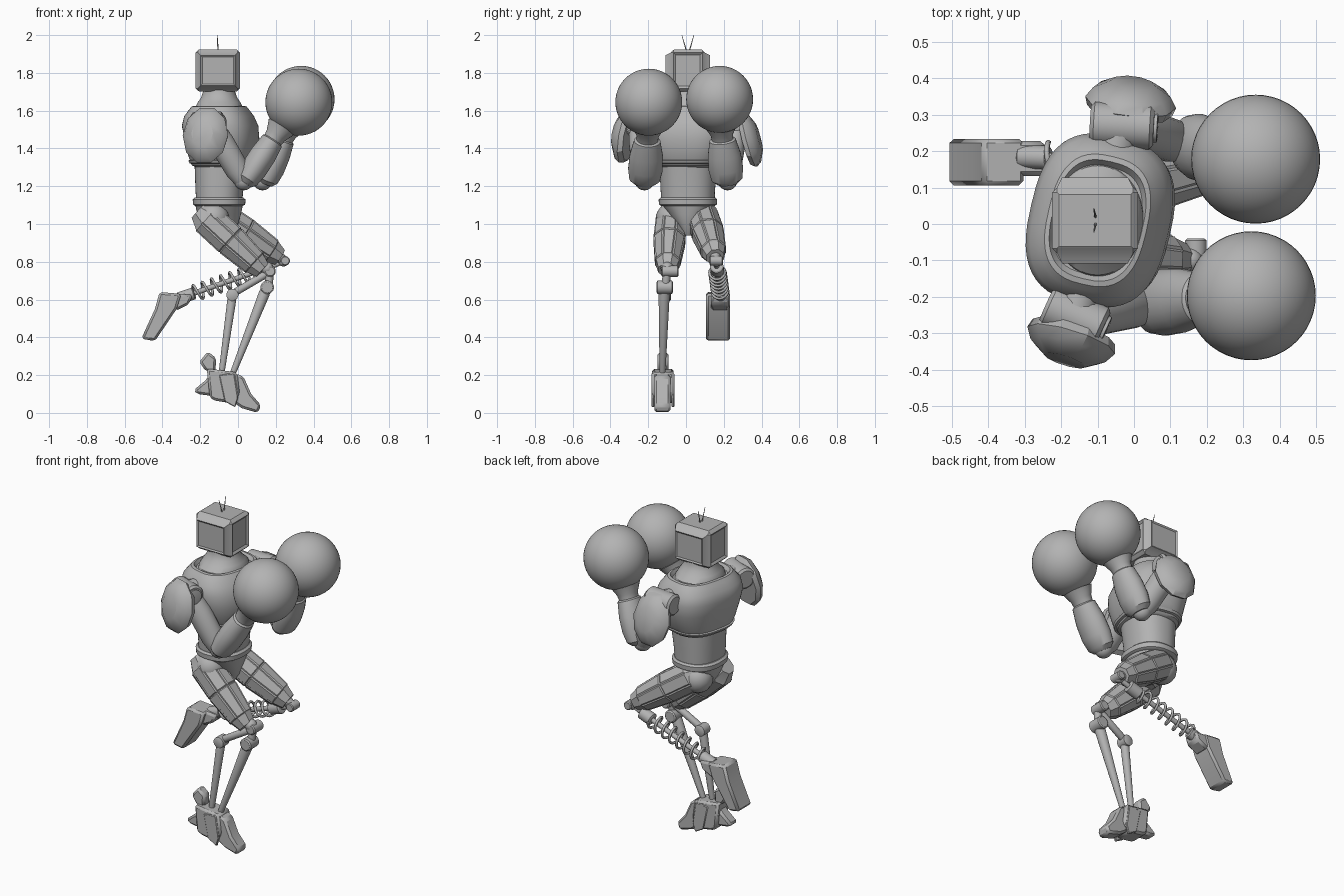
import bpy, bmesh, math
from mathutils import Vector, Matrix

if "Cube" in bpy.data.objects:
    bpy.data.objects.remove(bpy.data.objects["Cube"], do_unlink=True)

grey = bpy.data.materials.new("plain_grey")
grey.use_nodes = True
grey.diffuse_color = (0.45, 0.45, 0.45, 1)
grey.node_tree.nodes["Principled BSDF"].inputs["Base Color"].default_value = grey.diffuse_color
Y, Z = Vector((0, 1, 0)), Vector((0, 0, 1))


def finish(name, bm, angle=32):
    """Turn a bmesh into an object, smooth except at sharp edges."""
    bmesh.ops.recalc_face_normals(bm, faces=bm.faces)
    for f in bm.faces:
        f.smooth = True
    for e in bm.edges:
        e.smooth = e.calc_face_angle(0) < math.radians(angle)
    mesh = bpy.data.meshes.new(name)
    bm.to_mesh(mesh)
    bm.free()
    mesh.materials.append(grey)
    ob = bpy.data.objects.new(name, mesh)
    bpy.context.collection.objects.link(ob)
    return ob


def skin(bm, rings):
    """Bridge rings of points and cap both ends."""
    rings = [[bm.verts.new(p) for p in r] for r in rings]
    n = len(rings[0])
    sides = [bm.faces.new((a[i], a[(i + 1) % n], b[(i + 1) % n], b[i]))
             for a, b in zip(rings, rings[1:]) for i in range(n)]
    bm.faces.new(rings[0])
    bm.faces.new(rings[-1])
    return sides


def body(name, sections, turn=0, power=2.0, cy=0.01, n=48):
    """Stack of rounded sections (z, centre x, half depth, half width)."""
    def bulge(c):
        return math.copysign(abs(c) ** (2 / power), c)
    rot = Matrix.Rotation(math.radians(turn), 3, 'Z')
    angles = [2 * math.pi * i / n for i in range(n)]
    bm = bmesh.new()
    skin(bm, [[rot @ Vector((rx * bulge(math.cos(a)), ry * bulge(math.sin(a)), 0))
               + Vector((cx, cy, z)) for a in angles] for z, cx, rx, ry in sections])
    return finish(name, bm)


def limb(name, p0, p1, sections, n=20, ref=Y, panels=False):
    """Sections (t, half width along ref, half height) between two points."""
    p0, p1 = Vector(p0), Vector(p1)
    d = (p1 - p0).normalized()
    u = (ref - d * ref.dot(d)).normalized()
    v = d.cross(u)
    angles = [2 * math.pi * (i + 0.5) / n for i in range(n)]
    bm = bmesh.new()
    sides = skin(bm, [[p0.lerp(p1, t) + u * w * math.cos(a) + v * h * math.sin(a)
                       for a in angles] for t, w, h in sections])
    if panels:
        big = [f for f in sides if f.calc_area() > 0.005]
        bmesh.ops.recalc_face_normals(bm, faces=bm.faces)
        bmesh.ops.inset_individual(bm, faces=big, thickness=0.008, depth=0.006)
    return finish(name, bm)


def rod(name, p0, p1, r, r2=None, n=16):
    d = Vector(p1) - Vector(p0)
    ref = Vector((1, 0, 0)) if abs(d.normalized().y) > 0.9 else Y
    r2 = r2 or r
    return limb(name, p0, p1, [(0, r * 0.8, r * 0.8), (0.06, r, r), (0.94, r2, r2),
                               (1, r2 * 0.8, r2 * 0.8)], n, ref)


def ball(name, c, r, seg=20):
    bm = bmesh.new()
    bmesh.ops.create_uvsphere(bm, u_segments=seg, v_segments=seg // 2, radius=r,
                              matrix=Matrix.Translation(c))
    return finish(name, bm)


def plate(name, outline, y, half, bevel=0.012):
    """Side outline in x and z, given thickness along y."""
    bm = bmesh.new()
    skin(bm, [[Vector((x, y + s * half, z)) for x, z in outline] for s in (-1, 1)])
    ob = finish(name, bm, 20)
    mod = ob.modifiers.new("edge", 'BEVEL')
    mod.width, mod.segments = bevel, 1
    return ob


# Head: bevelled box with raised side panels and a sunken face
bm = bmesh.new()
bmesh.ops.create_cube(bm, size=1, matrix=Matrix.Translation((-0.107, 0.01, 1.813))
                      @ Matrix.Diagonal((0.235, 0.18, 0.215, 1)))
bmesh.ops.bevel(bm, geom=bm.edges[:], offset=0.013, segments=1, affect='EDGES')
bm.normal_update()
flat = [f for f in bm.faces if f.calc_area() > 0.02]
for axis, thick, depth in ((0, 0.018, -0.01), (1, 0.02, 0.028), (2, 0.008, 0.004)):
    faces = [f for f in flat if abs(f.normal[axis]) > 0.9]
    bmesh.ops.inset_individual(bm, faces=faces, thickness=thick, depth=depth)
    if axis == 1:
        bmesh.ops.inset_individual(bm, faces=faces, thickness=0.012, depth=-0.006)
finish("head", bm, 20)
for side, s in (("right", -1), ("left", 1)):
    limb(side + "_antenna", (-0.105, 0.01 + s * 0.006, 1.91), (-0.11, 0.01 + s * 0.032, 2.0),
         [(0, 0.004, 0.004), (1, 0.0015, 0.0015)], 6)

# Torso
body("neck", [(1.58, -0.1, 0.13, 0.16), (1.62, -0.1, 0.125, 0.15), (1.645, -0.1, 0.112, 0.12),
              (1.67, -0.1, 0.095, 0.095), (1.7, -0.1, 0.085, 0.083), (1.74, -0.1, 0.083, 0.08)])
body("chest", [(1.3, -0.09, 0.125, 0.145), (1.31, -0.09, 0.148, 0.165), (1.36, -0.085, 0.17, 0.195),
               (1.45, -0.085, 0.188, 0.225), (1.52, -0.095, 0.192, 0.235),
               (1.57, -0.1, 0.175, 0.222), (1.605, -0.1, 0.15, 0.195), (1.622, -0.1, 0.137, 0.18),
               (1.625, -0.1, 0.125, 0.165), (1.605, -0.1, 0.115, 0.15)], -13, 2.7)
body("chest_trim", [(1.318, -0.088, 0.15, 0.17), (1.322, -0.088, 0.162, 0.182),
                    (1.335, -0.088, 0.168, 0.188), (1.342, -0.088, 0.155, 0.176)], -13, 2.7)
body("abdomen", [(1.1, -0.1, 0.12, 0.14), (1.2, -0.098, 0.127, 0.145),
                 (1.34, -0.09, 0.14, 0.152)], -5, 2.3)
body("belt", [(1.095, -0.1, 0.125, 0.14), (1.103, -0.1, 0.138, 0.153),
              (1.13, -0.1, 0.14, 0.155), (1.14, -0.1, 0.128, 0.145)], 0, 2.3)
body("pelvis", [(0.94, -0.08, 0.05, 0.03), (0.98, -0.09, 0.085, 0.05),
                (1.05, -0.1, 0.115, 0.1), (1.11, -0.1, 0.128, 0.14)], 0, 2.3)

# Arms: shoulder drum, upper arm, pad, forearm and round glove
arms = {
    "right": dict(drum=((-0.24, -0.22, 1.53), (-0.085, -0.29, 1.535)),
                  upper=((-0.14, -0.25, 1.52), (0.03, -0.22, 1.23)),
                  pad=((-0.165, -0.295, 1.465), (-0.19, -0.375, 1.48)),
                  fore=((0.035, -0.22, 1.215), (0.23, -0.2, 1.515)),
                  glove=(0.322, -0.197, 1.645)),
    "left": dict(drum=((-0.12, 0.275, 1.53), (0.055, 0.265, 1.535)),
                 upper=((-0.02, 0.27, 1.52), (0.13, 0.22, 1.23)),
                 pad=((-0.012, 0.312, 1.44), (-0.002, 0.387, 1.46)),
                 fore=((0.145, 0.22, 1.215), (0.27, 0.185, 1.52)),
                 glove=(0.334, 0.178, 1.66))}
for side, a in arms.items():
    rod(side + "_shoulder_drum", *a["drum"], 0.062, n=24)
    d0, d1 = (Vector(p) for p in a["drum"])
    rod(side + "_shoulder_cap", d0.lerp(d1, 0.9), d0.lerp(d1, 1.06), 0.042)
    rod(side + "_shoulder_axle", ((d0 + d1) / 2).lerp(Vector((-0.1, 0.01, 1.53)), 0.5),
        (d0 + d1) / 2, 0.055)
    limb(side + "_upper_arm", *a["upper"], [(0, 0.055, 0.055), (0.3, 0.062, 0.068),
                                           (0.8, 0.06, 0.065), (1, 0.05, 0.05)])
    limb(side + "_shoulder_pad", *a["pad"], [(0, 0.135, 0.118), (0.3, 0.155, 0.126),
                                            (0.65, 0.135, 0.108), (1, 0.075, 0.06)], 10, Z)
    limb(side + "_forearm", *a["fore"],
         [(0, 0.055, 0.04), (0.07, 0.082, 0.06), (0.25, 0.092, 0.07), (0.5, 0.088, 0.07),
          (0.75, 0.07, 0.06), (0.77, 0.057, 0.052), (0.85, 0.06, 0.057), (1, 0.085, 0.08)], 24)
    ball(side + "_elbow", a["upper"][1], 0.052)
    ball(side + "_glove", a["glove"], 0.177, 48)

# Thighs with raised armour panels
thigh = [(0, 0.05, 0.055), (0.13, 0.08, 0.088), (0.5, 0.085, 0.088),
         (0.88, 0.066, 0.07), (1, 0.05, 0.05)]
limb("right_thigh", (-0.21, -0.075, 1.07), (0.13, -0.1, 0.755), thigh, 8, panels=True)
limb("left_thigh", (-0.16, 0.075, 1.08), (0.22, 0.155, 0.825), thigh, 8, panels=True)
for side, s in (("right", -1), ("left", 1)):
    ball(side + "_hip", (-0.13, s * 0.075, 1.03), 0.085, 16)

# Right shin: hinged linkage of two rods
ball("right_knee_joint", (0.155, -0.1, 0.765), 0.034)
rod("right_knee_pin", (0.17, -0.13, 0.75), (0.17, -0.04, 0.75), 0.03)
rod("right_knee_link", (0.17, -0.1, 0.75), (0.16, -0.11, 0.66), 0.022)
rod("right_shin_drum", (0.155, -0.155, 0.665), (0.155, -0.07, 0.665), 0.036)
rod("right_shin_rod", (0.15, -0.115, 0.66), (-0.035, -0.125, 0.19), 0.03, 0.016)
rod("right_link_pin", (-0.03, -0.145, 0.625), (-0.03, -0.08, 0.625), 0.032)
rod("right_link_bar", (-0.03, -0.11, 0.63), (0.15, -0.1, 0.735), 0.02)
rod("right_rear_rod", (-0.03, -0.115, 0.62), (-0.09, -0.125, 0.19), 0.024, 0.016)

# Right foot: ankle block, toe, heel and rear fin
plate("right_ankle", [(-0.165, 0.235), (-0.005, 0.215), (0.01, 0.1), (-0.03, 0.05),
                      (-0.12, 0.065), (-0.15, 0.08)], -0.122, 0.057)
plate("right_toe", [(-0.01, 0.21), (0.03, 0.19), (0.07, 0.1), (0.122, 0.04), (0.105, 0),
                    (0.02, 0.025), (-0.03, 0.06)], -0.125, 0.042)
plate("right_heel", [(-0.15, 0.2), (-0.175, 0.17), (-0.235, 0.12), (-0.215, 0.1),
                     (-0.14, 0.09)], -0.122, 0.035)
plate("right_heel_fin", [(-0.205, 0.27), (-0.16, 0.325), (-0.115, 0.29), (-0.12, 0.22),
                         (-0.17, 0.22)], -0.122, 0.03)
for s in (-1, 1):
    plate("right_side_claw", [(-0.1, 0.2), (-0.02, 0.21), (0.0, 0.08), (-0.015, 0.03),
                              (-0.07, 0.06)], -0.122 + s * 0.053, 0.008, 0.004)

# Left shin: rod wrapped by a coil spring
rod("left_knee_stub", (0.19, 0.15, 0.845), (0.25, 0.16, 0.8), 0.035, 0.024)
rod("left_knee_pin", (0.25, 0.125, 0.805), (0.25, 0.195, 0.805), 0.025)
ball("left_knee_cap", (0.24, 0.16, 0.805), 0.03)
knee, ankle = Vector((0.23, 0.16, 0.795)), Vector((-0.3, 0.185, 0.61))
rod("left_shin_rod", knee, ankle, 0.014)
rod("left_spring_seat", knee.lerp(ankle, 0.1), knee.lerp(ankle, 0.24), 0.036)
rod("left_ankle_joint", knee.lerp(ankle, 0.87), knee.lerp(ankle, 1.03), 0.033)
d = (ankle - knee).normalized()
u = (Y - d * Y.dot(d)).normalized()
v = d.cross(u)
turns, steps, tube = 7, 20, 0.0075
bm = bmesh.new()
rings = []
for i in range(turns * steps + 1):
    a = 2 * math.pi * i / steps
    out = u * math.cos(a) + v * math.sin(a)
    c = knee.lerp(ankle, 0.24 + 0.64 * i / (turns * steps)) + out * 0.042
    rings.append([c + out * tube * math.cos(b) + d * tube * math.sin(b)
                  for b in (math.pi * k / 3 for k in range(6))])
skin(bm, rings)
finish("left_spring", bm, 70)

# Left foot, hanging behind
plate("left_foot", [(-0.415, 0.64), (-0.3, 0.63), (-0.325, 0.55), (-0.44, 0.38),
                    (-0.512, 0.393), (-0.44, 0.55)], 0.17, 0.064)
plate("left_ankle_guard", [(-0.37, 0.635), (-0.24, 0.625), (-0.26, 0.575), (-0.33, 0.54)],
      0.18, 0.048)
